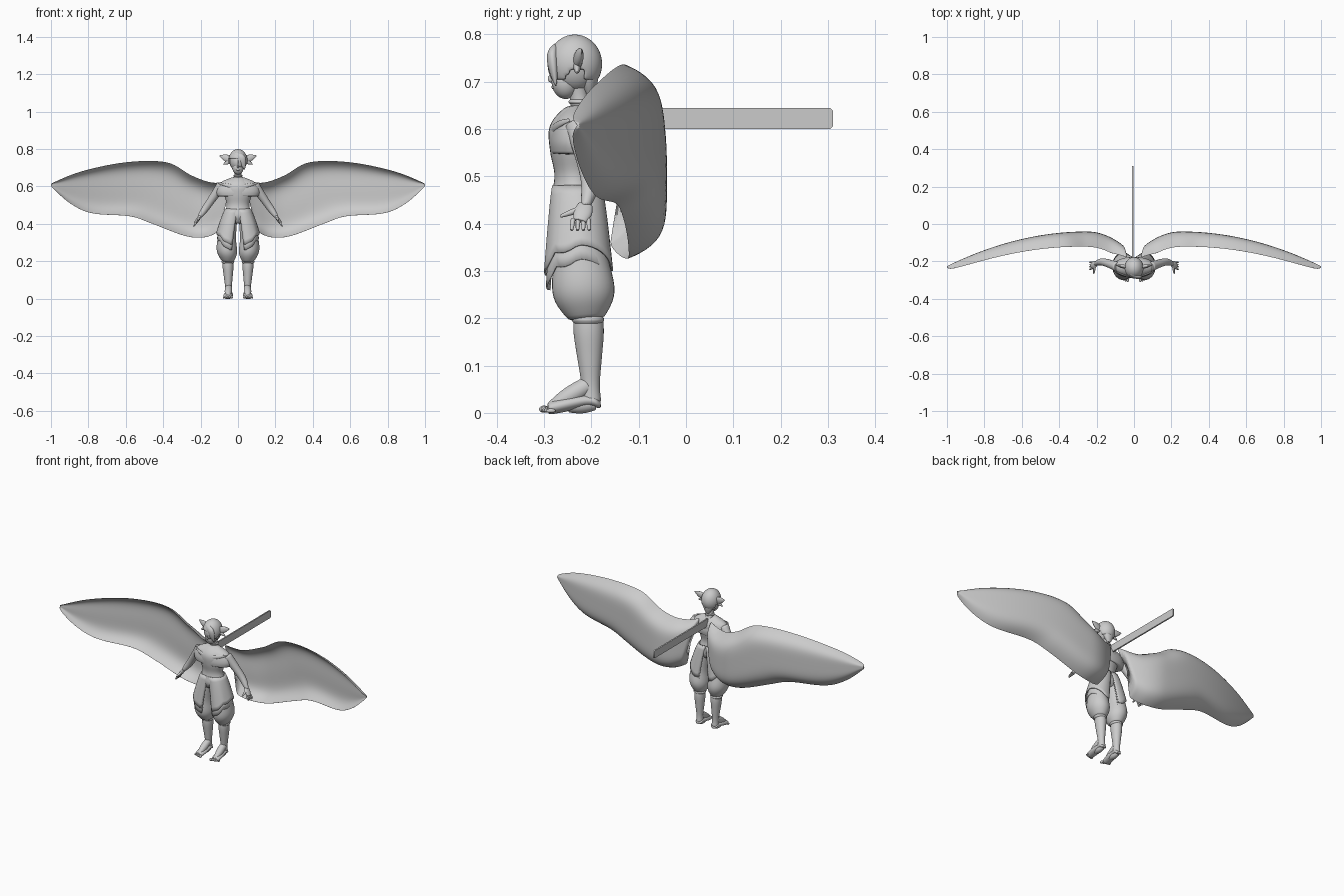
import bpy, bmesh, math
from math import sin, cos, pi
from mathutils import Vector

if "Cube" in bpy.data.objects:
    bpy.data.objects.remove(bpy.data.objects["Cube"])

# Every part is built around the body axis, which stands forward of the middle
BODY_AXIS = Vector((0, -.23, 0))
SIDE, BACK = Vector((1, 0, 0)), Vector((0, 1, 0))

grey = bpy.data.materials.new("pale_grey")
grey.use_nodes = True
grey.diffuse_color = (.6, .6, .6, 1)
shader = grey.node_tree.nodes["Principled BSDF"]
shader.inputs["Base Color"].default_value = grey.diffuse_color


def finish(name, bm, mirror=False, smooth_levels=0, thickness=0):
    bmesh.ops.recalc_face_normals(bm, faces=bm.faces)
    mesh = bpy.data.meshes.new(name)
    bm.to_mesh(mesh)
    bm.free()
    mesh.materials.append(grey)
    part_object = bpy.data.objects.new(name, mesh)
    part_object.location = BODY_AXIS
    bpy.context.collection.objects.link(part_object)
    bpy.ops.object.select_all(action='DESELECT')
    part_object.select_set(True)
    bpy.context.view_layer.objects.active = part_object
    bpy.ops.object.shade_smooth_by_angle(angle=math.radians(50))
    if mirror:
        part_object.modifiers.new("mirror", 'MIRROR').use_mirror_merge = False
    if thickness:
        shell = part_object.modifiers.new("shell", 'SOLIDIFY')
        shell.thickness, shell.offset = thickness, 0
    if smooth_levels:
        subdivision = part_object.modifiers.new("smooth", 'SUBSURF')
        subdivision.levels = subdivision.render_levels = smooth_levels


def spline(keys, t):
    """Smooth value through evenly spaced keys, numbers or vectors."""
    last = len(keys) - 1
    i = min(int(t * last), last - 1)
    f = t * last - i
    before, start, end, after = keys[max(i - 1, 0)], keys[i], keys[i + 1], keys[min(i + 2, last)]
    leave, arrive = (end - before) / 2, (after - start) / 2
    rise = end - start
    return start + leave * f + (rise * 3 - leave * 2 - arrive) * f**2 + (leave + arrive - rise * 2) * f**3


def bridge(bm, rings, closed=True):
    """Skin a row of point rings; closed ones also get end caps."""
    rows = [[bm.verts.new(point) for point in ring] for ring in rings]
    count = len(rows[0])
    for near, far in zip(rows, rows[1:]):
        for i in range(count if closed else count - 1):
            j = (i + 1) % count
            bm.faces.new((near[i], near[j], far[j], far[i]))
    if closed:
        bm.faces.new(rows[0])
        bm.faces.new(rows[-1])


def limb(bm, path, radii, flat=1, steps=14, sides=16):
    """Loft ellipses along a path; flat scales them from front to back."""
    path = [Vector(point) for point in path]
    along = (path[-1] - path[0]).normalized()
    across = SIDE if abs(along.y) > .8 else along.cross(BACK).normalized()
    deep = along.cross(across)
    rings = []
    for k in range(steps + 1):
        centre, radius = spline(path, k / steps), spline(radii, k / steps)
        turns = [2 * pi * i / sides for i in range(sides)]
        rings.append([centre + (across * cos(a) + deep * sin(a) * flat) * radius for a in turns])
    bridge(bm, rings)


def part(name, *limbs, mirror=False):
    bm = bmesh.new()
    for shape in limbs:
        limb(bm, *shape)
    finish(name, bm, mirror, smooth_levels=1)


def ball(bm, centre, size, segments=32):
    verts = bmesh.ops.create_uvsphere(bm, u_segments=segments, v_segments=segments // 2, radius=1)["verts"]
    bmesh.ops.scale(bm, vec=size, verts=verts)
    bmesh.ops.translate(bm, vec=centre, verts=verts)


# Wings: cupped sections with rolled rims between an upper and a lower edge
upper_edge = [(.03, .64), (.13, .62), (.25, .66), (.38, .73), (.6, .73), (.84, .68), (1, .615)]
lower_edge = [(.1, .36), (.17, .328), (.28, .333), (.46, .4), (.58, .44), (.78, .455), (.9, .51), (1, .6)]
upper_edge, lower_edge = [[Vector(key) for key in edge] for edge in (upper_edge, lower_edge)]
STATIONS, CHORD = 32, 16


def wing_section(t):
    back, front = [], []
    for k in range(CHORD + 1):
        drop = (1 - cos(pi * k / CHORD)) / 2
        x, z = spline(upper_edge, t).lerp(spline(lower_edge, t), drop)
        bow = 2 if x < .25 else .33
        y = .19 - bow * (x - .25)**2
        cup = .01 + .075 * math.sqrt(max(1 - x * x, 0)) * min(1, .3 + 6 * x)
        y -= cup * abs(2 * drop - 1)**5
        back.append(Vector((x, y, z)))
        front.append(Vector((x, y - cup * sin(pi * k / CHORD) / 3, z)))
    return back + front[-2:0:-1]


bm = bmesh.new()
bridge(bm, [wing_section(i / STATIONS) for i in range(STATIONS + 1)])
finish("wings", bm, mirror=True, smooth_levels=1)

# Thin blade standing straight out behind the back
bm = bmesh.new()
bmesh.ops.create_cube(bm, size=1)
bmesh.ops.scale(bm, vec=(.008, .5, .044), verts=bm.verts)
bmesh.ops.translate(bm, vec=(-.007, .29, .622), verts=bm.verts)
tip_edges = [e for e in bm.edges if all(v.co.y > .5 for v in e.verts) and e.verts[0].co.z == e.verts[1].co.z]
bmesh.ops.bevel(bm, geom=tip_edges, offset=.005, segments=1, affect='EDGES')
finish("blade", bm)

# Torso, neck and choker
part("torso", ([(0, 0, .4), (0, -.005, .525), (0, 0, .65)], (.05, .08, .06, .075, .08, .03), .72))
part("neck", ([(0, .01, .63), (0, 0, .69)], (.027, .02, .022)))
part("choker", ([(0, .007, .652), (0, .007, .662)], (.022, .026, .022)))

# Shawl over the shoulders, with crossed folds in front
part("shawl", ([(0, 0, .65), (0, -.002, .545)], (.03, .098, .12, .112), .48))
folds = []
for tilt in (-.03, .03):
    turns = [pi * (.1 + k / 10) for k in range(9)]
    folds.append(([(.11 * cos(a), -.05 * sin(a), .59 + tilt * cos(a)) for a in turns], (.004, .013, .004), .6))
part("shawl_folds", *folds)

# Head with chin, nose and mouth
bm = bmesh.new()
ball(bm, (0, -.005, .735), (.044, .052, .057))
ball(bm, (0, -.024, .7), (.03, .03, .037))
ball(bm, (0, -.055, .706), (.005, .007, .008))
ball(bm, (0, -.049, .688), (.011, .005, .005))
finish("head", bm)


# Hair cap, trimmed to a hem that sweeps over the brow
def hem_height(point):
    if point.y > .015:
        return .7
    if point.y > -.02:
        return .72
    return .7 if point.x > 0 else .75


bm = bmesh.new()
ball(bm, (0, -.005, .737), (.049, .056, .06))
centres = {face: face.calc_center_median() for face in bm.faces}
bare = [face for face, centre in centres.items() if centre.z < hem_height(centre)]
bmesh.ops.delete(bm, geom=bare, context='FACES')
finish("hair", bm, smooth_levels=1, thickness=.005)
part("fringe", ([(-.02, -.04, .78), (.02, -.052, .75), (.036, -.045, .69)], (.007, .02, .018, .002), .6))
part("nape_hair", ([(0, .02, .74), (0, .028, .665)], (.04, .03, .008), .7))

# Pointed ears with a small lower tip
part("ears", ([(.035, 0, .742), (.1, .01, .765)], (.02, .018, .001), .5),
     ([(.04, 0, .735), (.08, 0, .718)], (.012, .01, .001), .7), mirror=True)

# Arms and hands with slightly spread fingers
part("arms", ([(.085, 0, .61), (.165, .027, .495), (.208, .018, .435)], (.028, .022, .018, .01)), mirror=True)
hand = [([(.203, .018, .44), (.228, .006, .405)], (.008, .01, .007), 2),
        ([(.21, .005, .43), (.215, -.036, .415)], (.007, .006, .003))]
for finger in range(4):
    spread = finger / 95
    hand.append(([(.222, spread - .008, .412), (.238, spread * 1.2 - .012, .384)], (.006, .004), 1, 3, 8))
part("hands", *hand, mirror=True)

# Puffed trousers with cuffs
part("trousers", ([(.04, 0, .46), (.06, .008, .32), (.055, .02, .195)], (.035, .045, .05, .056, .03), 1.2),
     mirror=True)
part("cuffs", ([(.054, .023, .205), (.054, .023, .188)], (.031, .035, .03)), mirror=True)


# Layered hip panels with an arched hem, hugging the waist and open on the inner side
def hip_panel(name, drop, gap):
    bm = bmesh.new()
    rows = []
    for k in range(9):
        fall = k / 8
        flare = fall**.8
        row = []
        for degrees in range(-115, 116, 10):
            a = math.radians(degrees)
            hem = .3 + .055 * max(cos(a), 0) - drop
            if degrees < 0:
                hem -= abs(sin(a * 4)) / 90
            row.append(Vector((.02 + .036 * flare + (.042 + gap + .012 * flare) * cos(a),
                               .003 * flare + (.047 + gap + .02 * flare) * sin(a), .48 + (hem - .48) * fall)))
        rows.append(row)
    bridge(bm, rows, closed=False)
    finish(name, bm, mirror=True, thickness=.004)


hip_panel("outer_hip_panels", drop=0, gap=.004)
hip_panel("inner_hip_panels", drop=.03, gap=0)

# Bare shins
part("shins", ([(.054, .023, .21), (.05, .03, .02)], (.028, .03, .024, .018, .02), 1.1), mirror=True)

# Feet with instep, heel and five toes
bm = bmesh.new()
limb(bm, [(.049, .05, .018), (.05, .02, .026), (.054, -.063, .009)], (.012, .021, .022, .026, .022), .6)
limb(bm, [(.05, .025, .06), (.053, -.055, .012)], (.019, .02, .012))
limb(bm, [(.05, .04, .018), (.05, -.02, .015)], (.012, .018, .014))
for toe in range(5):
    size = .008 - toe / 1200
    ball(bm, (.034 + toe / 95, toe / 280 - .07, size), (size, .012, size), segments=10)
finish("feet", bm, mirror=True, smooth_levels=1)
